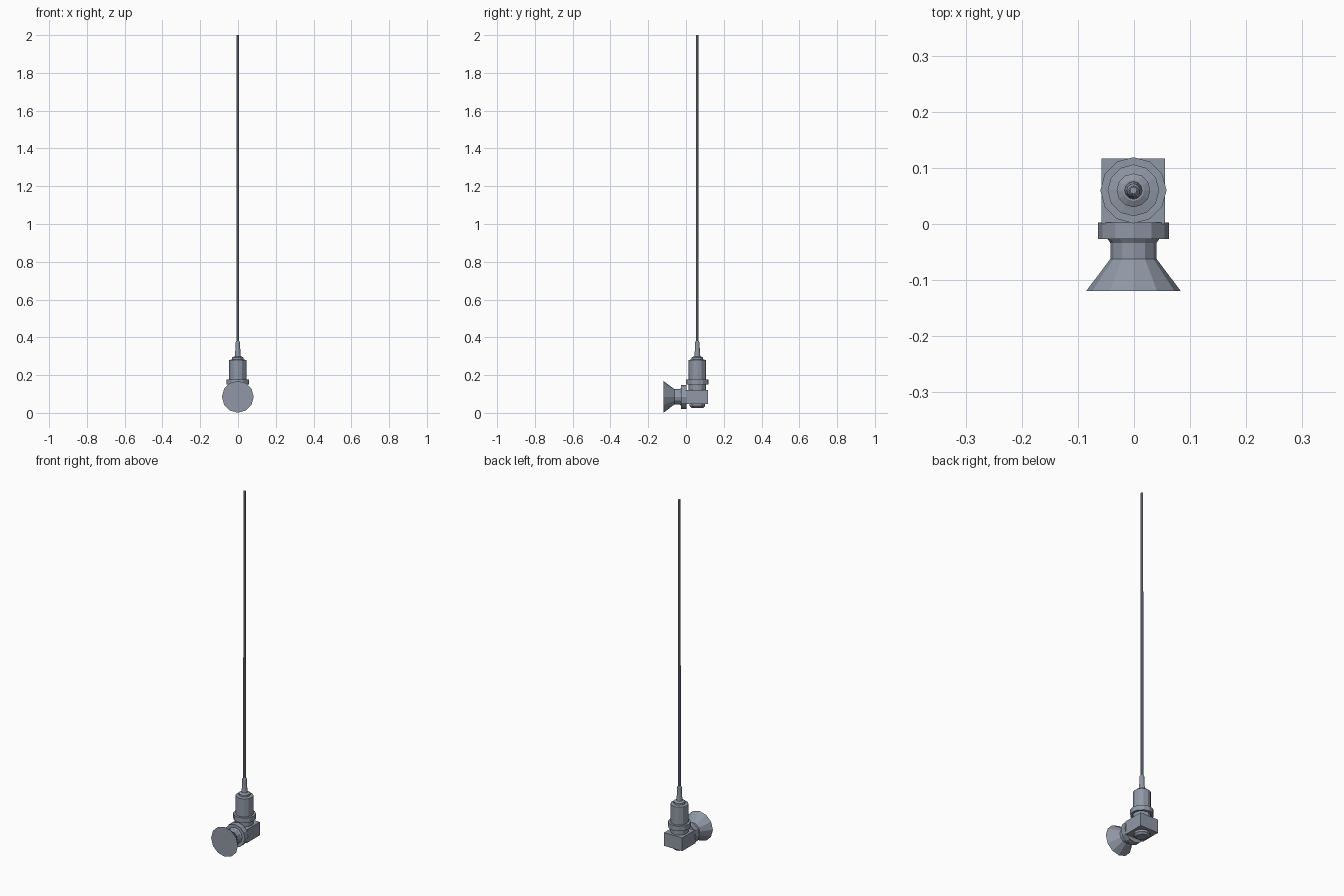
import bpy, bmesh, math
from mathutils import Matrix, Vector

if "Cube" in bpy.data.objects:
    bpy.data.objects.remove(bpy.data.objects["Cube"])

# Dark blue-grey painted metal
metal = bpy.data.materials.new("dark_metal")
metal.diffuse_color = (0.28, 0.315, 0.38, 1)
metal.use_nodes = True
metal.node_tree.nodes["Principled BSDF"].inputs["Base Color"].default_value = metal.diffuse_color


def lathe(name, profile, origin, sides=12, forward=False):
    """Capped faceted solid from (radius, distance) pairs, along +z or along -y."""
    bm = bmesh.new()
    rings = []
    for r, d in profile:
        ring = []
        for i in range(sides):
            a = 2 * math.pi * i / sides
            ring.append(bm.verts.new((r * math.cos(a), r * math.sin(a), d)))
        rings.append(ring)
    for lo, hi in zip(rings, rings[1:]):
        for i in range(sides):
            j = (i + 1) % sides
            bm.faces.new((lo[i], lo[j], hi[j], hi[i]))
    bm.faces.new(rings[0][::-1])
    bm.faces.new(rings[-1])
    if forward:
        bm.transform(Matrix.Rotation(math.pi / 2, 4, 'X'))
    bmesh.ops.recalc_face_normals(bm, faces=bm.faces)
    return finish(name, bm, origin)


def box(name, lo, hi):
    bm = bmesh.new()
    bmesh.ops.create_cube(bm, size=1)
    lo, hi = Vector(lo), Vector(hi)
    bmesh.ops.scale(bm, vec=hi - lo, verts=bm.verts)
    return finish(name, bm, (lo + hi) / 2)


def finish(name, bm, origin):
    me = bpy.data.meshes.new(name)
    bm.to_mesh(me)
    bm.free()
    me.materials.append(metal)
    ob = bpy.data.objects.new(name, me)
    ob.location = origin
    bpy.context.collection.objects.link(ob)
    return ob


MAST = (-0.001, 0.06, 0)       # vertical axis of the antenna
MOUNT = (-0.001, 0, 0.085)     # horizontal axis of the mounting foot

# Elbow block and the plug under it
box("elbow_block", (-0.058, 0.0, 0.047), (0.055, 0.117, 0.122))
lathe("bottom_plug", [(0.03, 0.026), (0.041, 0.036), (0.041, 0.055)], MAST)

# Collar, ring and barrel above the block
lathe("lower_collar", [(0.046, 0.12), (0.046, 0.16)], MAST)
lathe("clamp_ring", [(0.059, 0.15), (0.059, 0.178)], MAST)
lathe("barrel", [(0.046, 0.175), (0.046, 0.28), (0.03, 0.283), (0.03, 0.293),
                 (0.019, 0.299)], MAST)

# Tapered ferrule and long whip
lathe("ferrule", [(0.016, 0.296), (0.013, 0.335), (0.012, 0.373), (0.008, 0.38)], MAST)
lathe("whip", [(0.007, 0.373), (0.0065, 2.0)], MAST, sides=8)

# Mounting foot: flange, neck and flared base facing the front
lathe("mount_flange", [(0.0635, -0.003), (0.0635, 0.027)], MOUNT, forward=True)
lathe("flared_foot", [(0.046, 0.022), (0.046, 0.027), (0.041, 0.034), (0.041, 0.062),
                      (0.084, 0.119)], MOUNT, forward=True)
